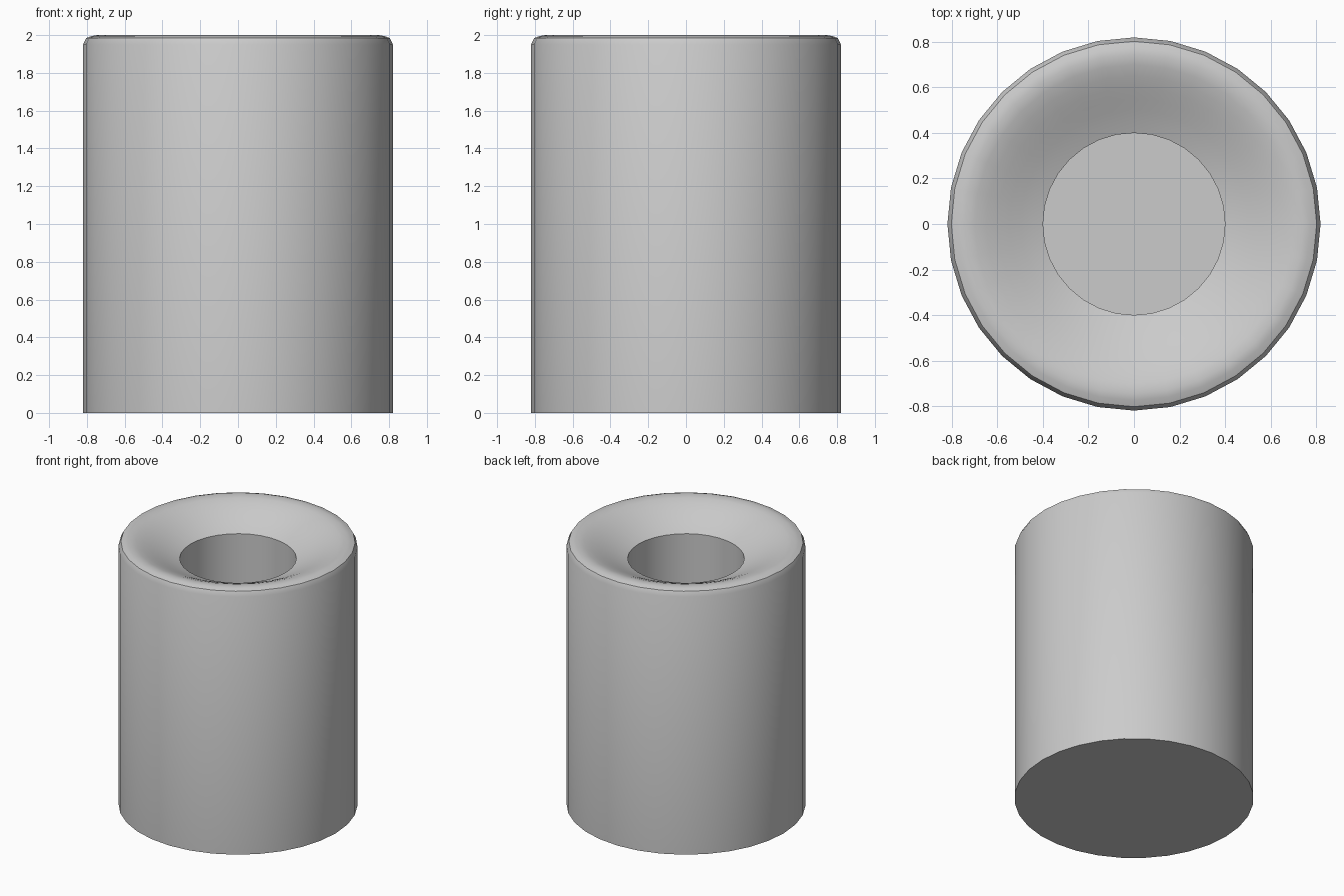
import bpy, bmesh, math

if "Cube" in bpy.data.objects:
    bpy.data.objects.remove(bpy.data.objects["Cube"])

SIDES = 32

# Half section (radius, z): outer wall, bevelled rim, dished top, bore
PROFILE = [
    (0.82, 0.0), (0.82, 1.95), (0.803, 1.985), (0.775, 1.995), (0.745, 2.0),
    (0.70, 1.991), (0.65, 1.973), (0.60, 1.951), (0.55, 1.927),
    (0.50, 1.903), (0.45, 1.88), (0.40, 1.86), (0.40, 0.42),
]


def lathe(name, profile, sides):
    bm = bmesh.new()
    rings = []
    for r, z in profile:
        ring = []
        for i in range(sides):
            a = 2 * math.pi * i / sides
            ring.append(bm.verts.new((r * math.cos(a), r * math.sin(a), z)))
        rings.append(ring)
    for low, high in zip(rings, rings[1:]):
        for i in range(sides):
            j = (i + 1) % sides
            bm.faces.new((low[i], low[j], high[j], high[i]))
    # Closed base and bore floor
    bm.faces.new(rings[0][::-1])
    bm.faces.new(rings[-1])
    bmesh.ops.recalc_face_normals(bm, faces=bm.faces)
    mesh = bpy.data.meshes.new(name)
    bm.to_mesh(mesh)
    bm.free()
    obj = bpy.data.objects.new(name, mesh)
    bpy.context.collection.objects.link(obj)
    return obj


# Thick-walled cup
cup = lathe("thick_walled_cup", PROFILE, SIDES)
bpy.context.view_layer.objects.active = cup
cup.select_set(True)
bpy.ops.object.shade_smooth_by_angle(angle=math.radians(36))
